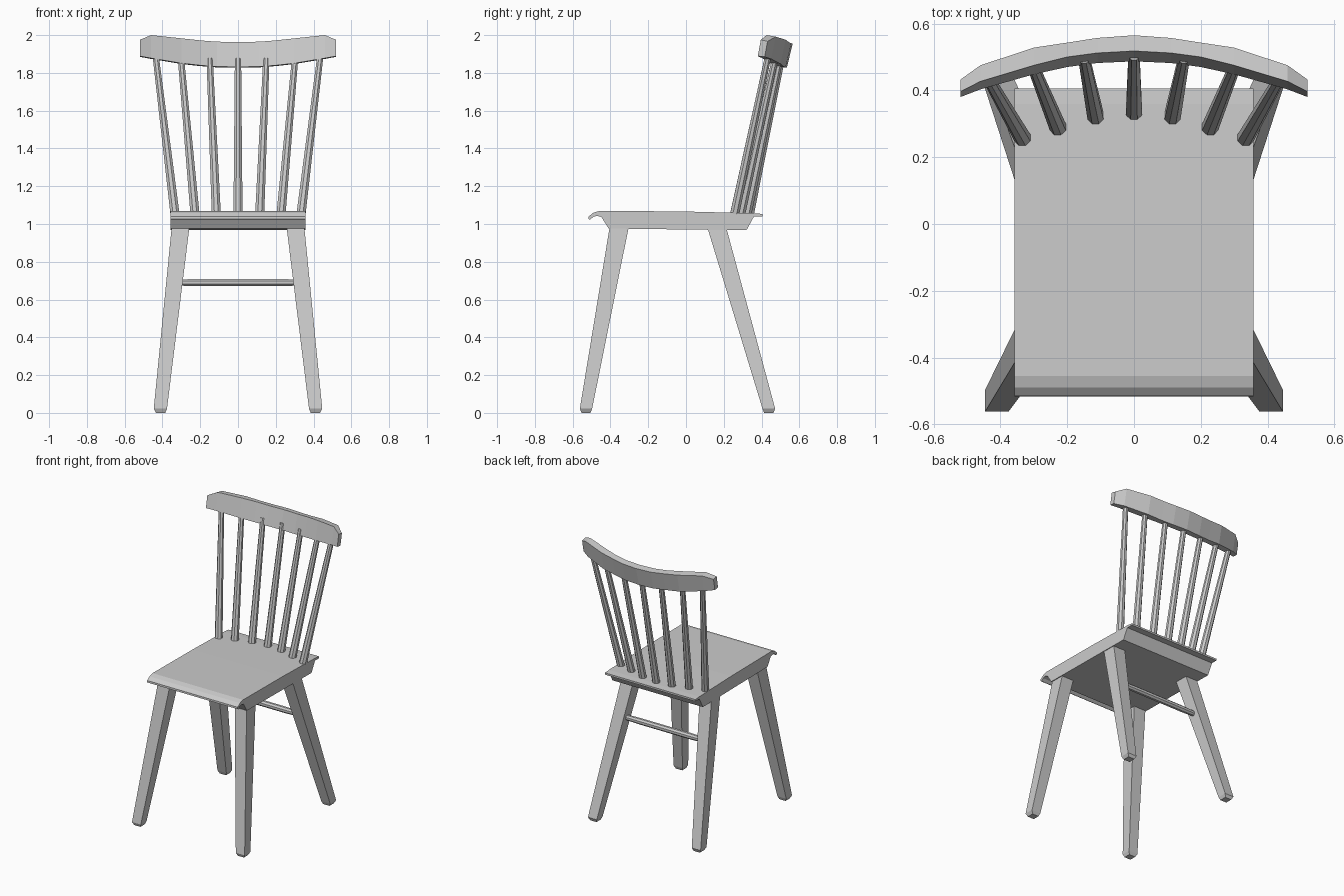
import bpy, math
from mathutils import Vector

if "Cube" in bpy.data.objects:
    bpy.data.objects.remove(bpy.data.objects["Cube"])


def loft(name, rings, mirror=False):
    """Skin a list of equal-length rings and cap both ends."""
    n = len(rings[0])
    verts = [p for r in rings for p in r]
    faces = [tuple(range(n)), tuple(range((len(rings) - 1) * n, len(rings) * n))]
    for k in range(len(rings) - 1):
        for i in range(n):
            j = (i + 1) % n
            faces.append((k * n + i, k * n + j, (k + 1) * n + j, (k + 1) * n + i))
    me = bpy.data.meshes.new(name)
    me.from_pydata(verts, [], faces)
    ob = bpy.data.objects.new(name, me)
    bpy.context.collection.objects.link(ob)
    bpy.context.view_layer.objects.active = ob
    bpy.ops.object.mode_set(mode='EDIT')
    bpy.ops.mesh.select_all(action='SELECT')
    bpy.ops.mesh.normals_make_consistent(inside=False)
    bpy.ops.object.mode_set(mode='OBJECT')
    if mirror:
        ob.modifiers.new("mirror", 'MIRROR')
    return ob


def rod(name, stations, sides=8):
    """Faceted rod through (point, radius) stations."""
    axis = (Vector(stations[-1][0]) - Vector(stations[0][0])).normalized()
    u = axis.cross(Vector((0, 1, 0))).normalized()
    v = axis.cross(u)
    ring = [(i + 0.5) * 2 * math.pi / sides for i in range(sides)]
    return loft(name, [[Vector(p) + r * (math.cos(a) * u + math.sin(a) * v) for a in ring]
                       for p, r in stations])


# Seat: side profile (y, z) extruded across the width
profile = [(-0.515, 1.04), (-0.49, 1.06), (-0.455, 1.07), (0.0, 1.066), (0.36, 1.057),
           (0.405, 1.053), (0.405, 1.04), (0.36, 1.04), (0.32, 0.967), (-0.41, 0.976),
           (-0.448, 1.037), (-0.47, 1.043), (-0.49, 1.038), (-0.508, 1.023), (-0.516, 1.027)]
loft("seat", [[(x, y, z) for y, z in profile] for x in (-0.358, 0.358)])


# Legs: tapered square bars with chamfered feet
def leg(name, foot_y, top_y):
    def rect(x0, x1, y, z, inset=0.0):
        a, b, c, d = x0 + inset, x1 - inset, y[0] + inset, y[1] - inset
        return [(a, c, z), (b, c, z), (b, d, z), (a, d, z)]
    loft(name, [rect(0.376, 0.443, foot_y, 0, 0.009),
                rect(0.376, 0.446, foot_y, 0.022),
                rect(0.257, 0.351, top_y, 0.985)], mirror=True)


leg("front_legs", (-0.562, -0.497), (-0.404, -0.303))
leg("back_legs", (0.405, 0.472), (0.112, 0.212))

# Stretcher between the back legs
rod("back_stretcher", [((-0.33, 0.245, 0.69), 0.017), ((-0.2, 0.245, 0.69), 0.021),
                       ((0.2, 0.245, 0.69), 0.021), ((0.33, 0.245, 0.69), 0.017)])

# Spindles: (bottom x, bottom y, top x, top y)
spindles = [(0, 0.336, 0, 0.507), (0.115, 0.323, 0.15, 0.498),
            (0.228, 0.29, 0.302, 0.472), (0.334, 0.258, 0.434, 0.432)]
for i, (bx, by, tx, ty) in enumerate(spindles):
    for s in ((1,) if i == 0 else (-1, 1)):
        rod("spindle", [((s * bx, by, 1.055), 0.026), ((s * tx, ty, 1.875), 0.018)])

# Crest rail: x, front-bottom y, front-top y, back-top y, bottom z, top z
half = [(0, 0.487, 0.518, 0.565, 1.832, 1.964), (0.11, 0.482, 0.512, 0.557, 1.833, 1.965),
        (0.2, 0.47, 0.5, 0.543, 1.84, 1.972), (0.3, 0.448, 0.475, 0.528, 1.851, 1.983),
        (0.46, 0.403, 0.427, 0.475, 1.878, 2.0), (0.52, 0.38, 0.396, 0.432, 1.889, 1.975)]
stations = [(-h[0], *h[1:]) for h in half[:0:-1]] + half
loft("crest_rail", [[(x, fb, zb), (x, ft, zt), (x, bt, zt - 0.008), (x, bt - (ft - fb), zb - 0.004)]
                    for x, fb, ft, bt, zb, zt in stations])
